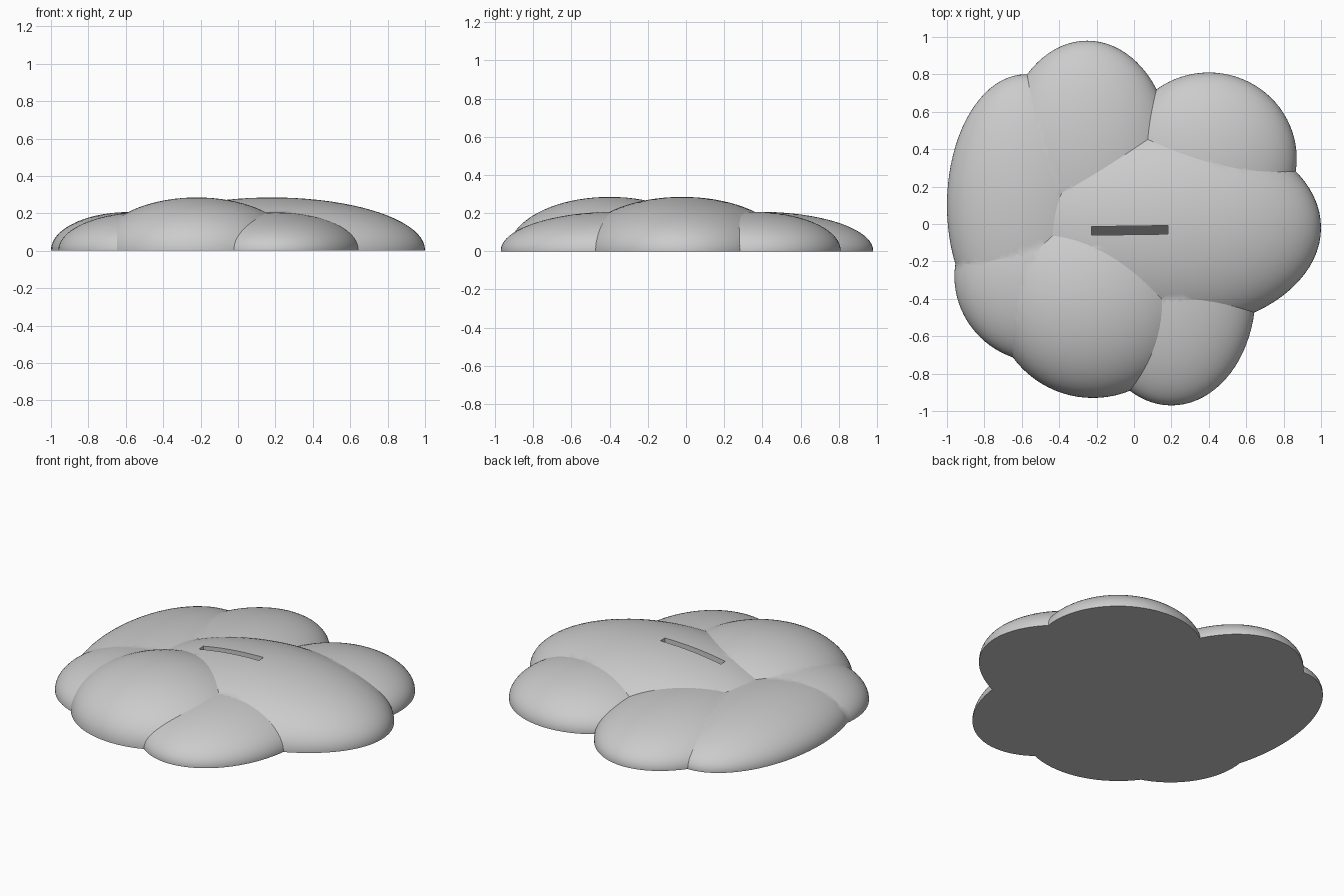
import bpy
import math

if "Cube" in bpy.data.objects:
    bpy.data.objects.remove(bpy.data.objects["Cube"], do_unlink=True)


def flat_material(name, level):
    mat = bpy.data.materials.new(name)
    mat.use_nodes = True
    colour = (level, level, level, 1)
    mat.diffuse_color = colour
    mat.node_tree.nodes["Principled BSDF"].inputs["Base Color"].default_value = colour
    return mat


def apply_transform(obj):
    bpy.context.view_layer.update()
    obj.data.transform(obj.matrix_world)
    obj.matrix_world.identity()
    return obj


def lobe(name, x, y, rx, ry, height):
    bpy.ops.mesh.primitive_uv_sphere_add(segments=80, ring_count=40, location=(x, y, 0))
    obj = bpy.context.object
    obj.name = name
    obj.scale = (rx, ry, height)
    return apply_transform(obj)


def box(name, centre, size, turn=0):
    bpy.ops.mesh.primitive_cube_add(size=1, location=centre, rotation=(0, 0, turn))
    obj = bpy.context.object
    obj.name = name
    obj.scale = size
    return apply_transform(obj)


def combine(target, tool, operation):
    mod = target.modifiers.new(operation.lower(), "BOOLEAN")
    mod.operation = operation
    mod.solver = "EXACT"
    mod.object = tool
    bpy.ops.object.select_all(action="DESELECT")
    bpy.context.view_layer.objects.active = target
    target.select_set(True)
    bpy.ops.object.modifier_apply(modifier=mod.name)
    bpy.data.objects.remove(tool, do_unlink=True)


cloud_grey = flat_material("cloud_grey", 0.6)
slot_dark = flat_material("slot_dark", 0.09)

# Flattened puffs merged into one cloud
TALL, LOW = 0.281, 0.203
body = lobe("cloud_body", 0.18, -0.02, 0.82, 0.55, TALL)
puffs = {
    "front_puff": (-0.22, -0.40, 0.53, 0.53, TALL),
    "front_left_puff": (0.20, -0.37, 0.45, 0.60, LOW),
    "back_left_puff": (0.40, 0.35, 0.47, 0.46, LOW),
    "back_puff": (-0.25, 0.38, 0.45, 0.60, LOW),
    "right_puff": (-0.58, 0.10, 0.42, 0.70, LOW),
    "front_right_puff": (-0.49, -0.28, 0.47, 0.46, LOW),
}
for name, shape in puffs.items():
    combine(body, lobe(name, *shape), "UNION")

# Flat underside
LIFT = 0.004
combine(body, box("base_cutter", (0, 0, -0.5 - LIFT), (3, 3, 1)), "DIFFERENCE")
for v in body.data.vertices:
    v.co.z += LIFT

# Narrow slot in the top, with a dark floor
FLOOR = 0.02
combine(body, box("slot_cutter", (-0.023, -0.034, FLOOR + 0.25), (0.41, 0.046, 0.5),
                  math.radians(0.8)), "DIFFERENCE")
body.data.materials.clear()
body.data.materials.append(cloud_grey)
body.data.materials.append(slot_dark)
for face in body.data.polygons:
    is_floor = face.normal.z > 0.9 and abs(face.center.z - FLOOR) < 0.005
    face.material_index = 1 if is_floor else 0

bpy.ops.object.select_all(action="DESELECT")
body.select_set(True)
bpy.context.view_layer.objects.active = body
bpy.ops.object.shade_smooth_by_angle(angle=math.radians(25))
